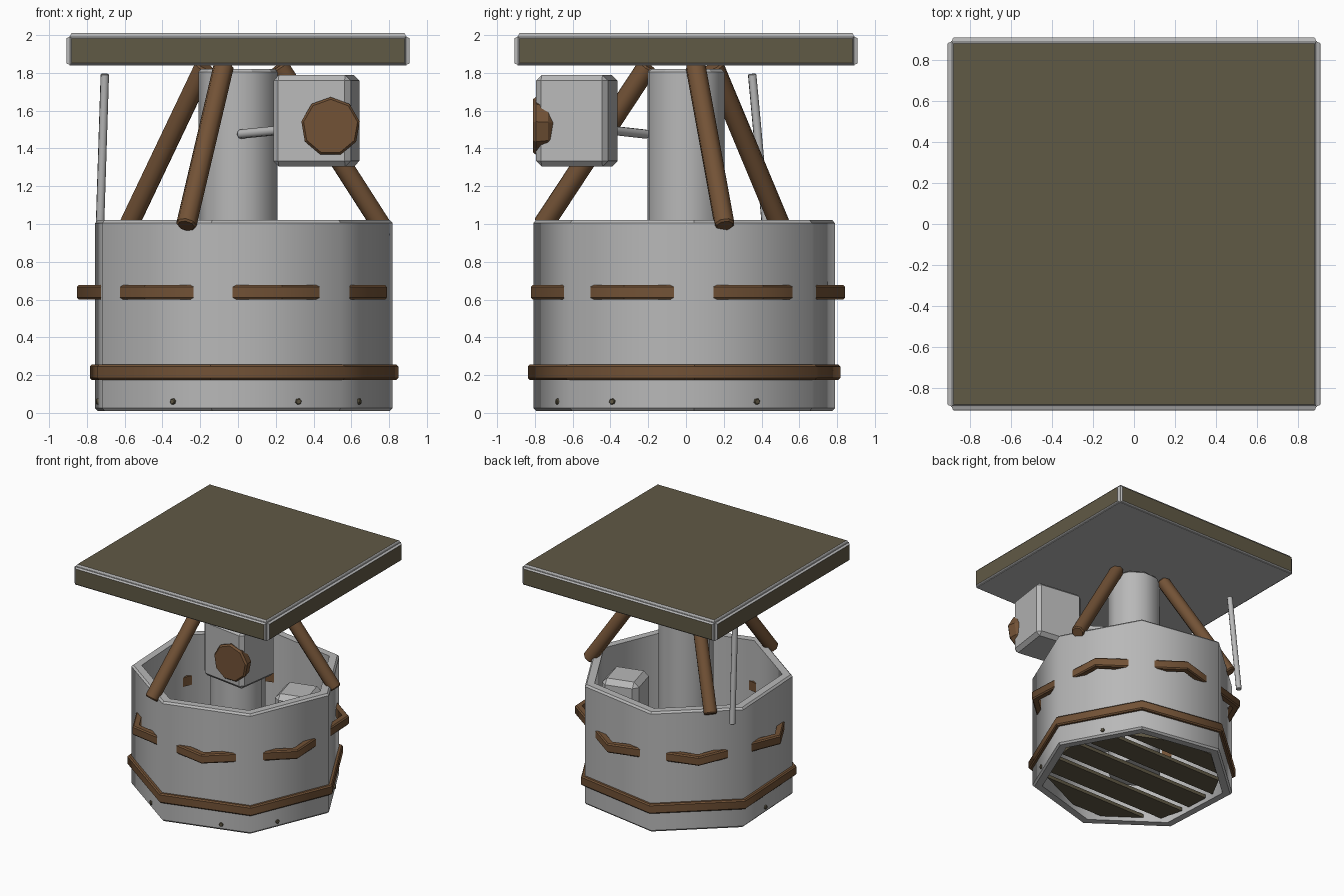
import bpy, bmesh, math
from mathutils import Vector, Matrix

if "Cube" in bpy.data.objects:
    bpy.data.objects.remove(bpy.data.objects["Cube"])


def material(name, rgb):
    m = bpy.data.materials.new(name)
    m.diffuse_color = (*rgb, 1)
    m.use_nodes = True
    m.node_tree.nodes["Principled BSDF"].inputs["Base Color"].default_value = m.diffuse_color
    return m


GREY = material("painted grey", (0.48, 0.48, 0.48))
OLIVE = material("dull olive", (0.118, 0.100, 0.060))
BROWN = material("rust brown", (0.17, 0.085, 0.037))


def finish(bm, name, *mats):
    bmesh.ops.remove_doubles(bm, verts=bm.verts, dist=1e-5)
    bmesh.ops.recalc_face_normals(bm, faces=bm.faces)
    me = bpy.data.meshes.new(name)
    bm.to_mesh(me)
    bm.free()
    ob = bpy.data.objects.new(name, me)
    for m in mats:
        me.materials.append(m)
    bpy.context.collection.objects.link(ob)
    return ob


def lathe(name, profile, n, mat, rot=0.0, matrix=None, closed=False):
    """Spin (radius, height) points into n sides; upright walls are smooth."""
    bm = bmesh.new()
    rings = [[bm.verts.new((r * math.cos(rot + math.tau * k / n),
                            r * math.sin(rot + math.tau * k / n), z))
              for k in range(n)] for r, z in profile]
    count = len(rings) if closed else len(rings) - 1
    for i in range(count):
        a, b = rings[i], rings[(i + 1) % len(rings)]
        for k in range(n):
            j = (k + 1) % n
            bm.faces.new((a[k], a[j], b[j], b[k]))
    bmesh.ops.remove_doubles(bm, verts=bm.verts, dist=1e-5)
    for f in bm.faces:
        f.normal_update()
        f.smooth = abs(f.normal.z) < 0.1
    if matrix:
        bm.transform(matrix)
    return finish(bm, name, mat)


def tube(name, r_out, r_in, z0, z1, b, mat, rot):
    pts = [(r_in, z0), (r_out - b, z0), (r_out, z0 + b), (r_out, z1 - b),
           (r_out - b, z1), (r_in, z1)]
    return lathe(name, pts, 7, mat, rot, closed=True)


def rod(name, p, q, r, n, mat, b=0.01):
    p, q = Vector(p), Vector(q)
    d = q - p
    L = d.length
    mx = Matrix.Translation(p) @ d.to_track_quat('Z', 'Y').to_matrix().to_4x4()
    pts = [(0, 0), (r - b, 0), (r, b), (r, L - b), (r - b, L), (0, L)]
    return lathe(name, pts, n, mat, 0.2, mx)


def block(name, centre, size, chamfer, turn, mat):
    bm = bmesh.new()
    bmesh.ops.create_cube(bm, size=1)
    bm.transform(Matrix.Diagonal((*size, 1)))
    bmesh.ops.bevel(bm, geom=bm.edges[:], offset=chamfer, segments=1,
                    affect='EDGES')
    bm.transform(Matrix.Translation(centre) @ Matrix.Rotation(turn, 4, 'Z'))
    return finish(bm, name, mat)


# Seven-sided drum and its two bands
TURN = math.radians(3)
STEP = math.tau / 7
tube("drum_wall", 0.82, 0.74, 0.01, 1.02, 0.015, GREY, TURN)
tube("lower_band", 0.85, 0.79, 0.175, 0.255, 0.01, BROWN, TURN)
tube("middle_band", 0.854, 0.80, 0.60, 0.677, 0.01, BROWN, TURN + STEP / 2)


# Floor slats, cut to the drum's inner outline
def chord(y, side):
    apothem = 0.73 * math.cos(STEP / 2)
    lim = []
    for k in range(7):
        a = TURN + STEP * (k + 0.5)
        if side * math.cos(a) > 0.05:
            lim.append(side * (apothem - y * math.sin(a)) / math.cos(a))
    return side * min(lim)


for i in range(5):
    yc = (i - 2) * 0.28
    bm = bmesh.new()
    ya, yb = yc - 0.10, yc + 0.10
    outline = [(chord(ya, -1), ya), (chord(ya, 1), ya),
               (chord(yb, 1), yb), (chord(yb, -1), yb)]
    face = bm.faces.new([bm.verts.new((x, y, 0.04)) for x, y in outline])
    ext = bmesh.ops.extrude_face_region(bm, geom=[face])
    bmesh.ops.translate(bm, vec=(0, 0, 0.03),
                        verts=[v for v in ext["geom"]
                               if isinstance(v, bmesh.types.BMVert)])
    finish(bm, f"floor_slat_{i + 1}", OLIVE)

# Small bolts around the base
for i, (x, y) in enumerate([(0.65, 0.38), (0.64, -0.39), (0.32, -0.68),
                            (-0.34, -0.66), (-0.74, 0.0)]):
    a = math.atan2(y, x)
    mid = TURN + STEP * (math.floor((a - TURN) / STEP) + 0.5)
    r = 0.82 * math.cos(STEP / 2) / math.cos(a - mid)
    p = Vector((r * math.cos(a), r * math.sin(a), 0.06))
    n = Vector((math.cos(mid), math.sin(mid), 0))
    rod(f"base_bolt_{i + 1}", p - n * 0.02, p + n * 0.012, 0.017, 6, OLIVE, 0.004)

# Central column and braces
lathe("column", [(0, 0.07), (0.21, 0.07), (0.21, 1.805), (0.195, 1.82),
                 (0, 1.82)], 10, GREY, TURN)
for i, (foot, head) in enumerate([
        ((-0.275, -0.76, 0.99), (-0.075, -0.20, 1.84)),
        ((0.76, 0.205, 0.99), (0.215, 0.05, 1.84)),
        ((-0.58, 0.50, 0.99), (-0.175, 0.145, 1.84))]):
    rod(f"brace_{i + 1}", foot, head, 0.055, 8, BROWN)

# Aerial outside the drum
rod("aerial", (-0.733, 0.43, 0.92), (-0.705, 0.35, 1.795), 0.023, 8, GREY, 0.005)

# Lamp housing, its arm and lens
block("lamp_housing", (0.415, -0.578, 1.546), (0.415, 0.385, 0.485), 0.03,
      math.radians(-8), GREY)
rod("lamp_arm", (0.005, -0.205, 1.475), (0.26, -0.43, 1.50), 0.025, 8, GREY)
lens_place = Matrix.Translation((0.49, -0.70, 1.515)) @ Matrix.Rotation(math.pi / 2, 4, 'X')
lathe("lamp_lens", [(0, 0), (0.115, 0), (0.145, 0.03), (0.157, 0.095),
                    (0.145, 0.11), (0, 0.11)], 9, BROWN, 0.17, lens_place)

# Cabinet inside the drum
block("inner_cabinet", (0.46, 0.15, 0.50), (0.30, 0.30, 0.83), 0.04,
      math.radians(15), GREY)

# Roof slab: grey frame with raised olive panels on the top and edges
bm = bmesh.new()
bmesh.ops.create_cube(bm, size=1)
bm.transform(Matrix.Translation((0, 0, 1.917)) @ Matrix.Diagonal((1.786, 1.786, 0.154, 1)))
panels = [f for f in bm.faces if f.normal.z > -0.5]
bmesh.ops.inset_individual(bm, faces=panels, thickness=0.006, depth=0)
bmesh.ops.inset_individual(bm, faces=panels, thickness=0.006, depth=0.012)
bmesh.ops.inset_individual(bm, faces=panels, thickness=0.006, depth=0.004)
for f in panels:
    f.material_index = 1
finish(bm, "roof_slab", GREY, OLIVE)
